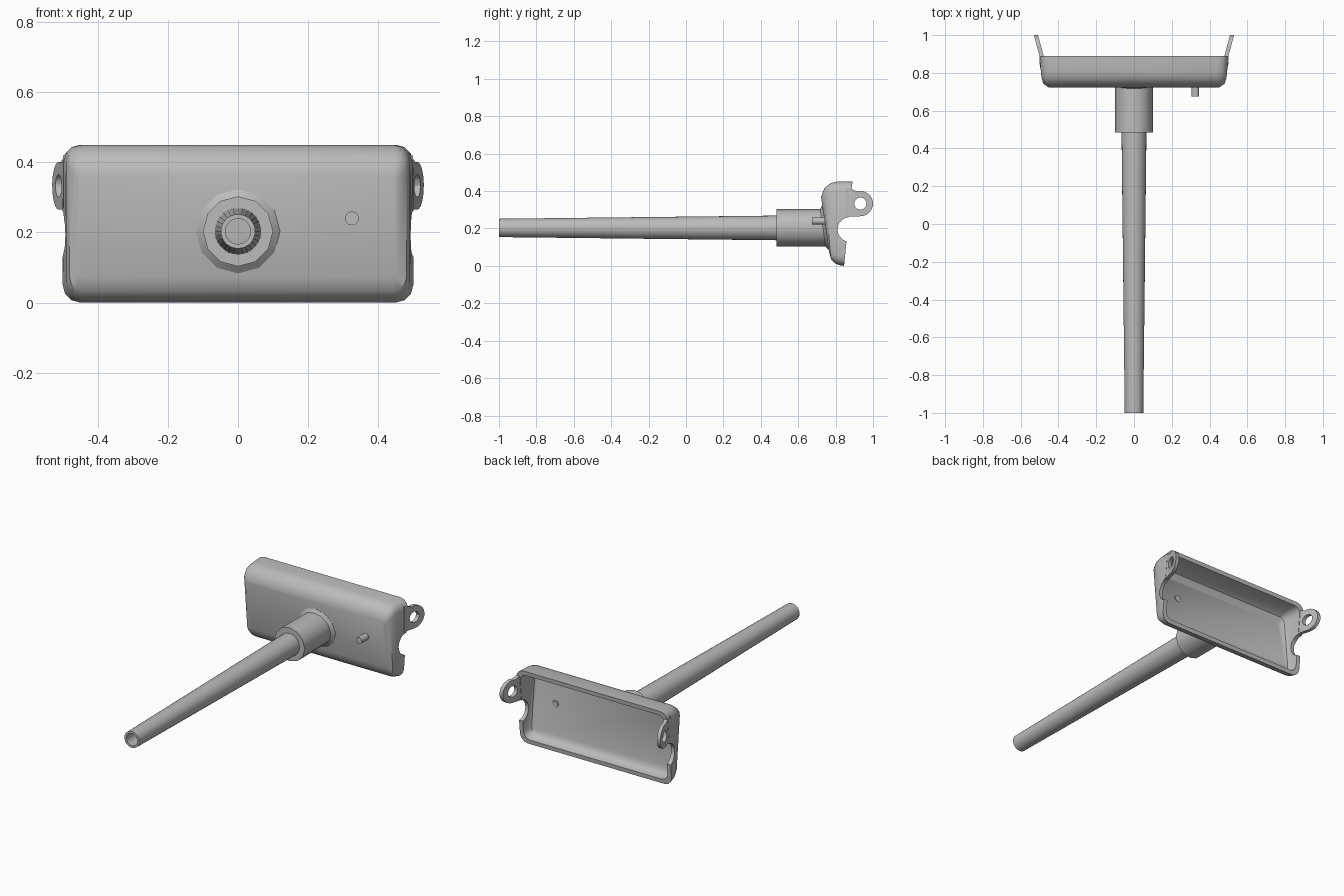
import bpy, bmesh, math

if "Cube" in bpy.data.objects:
    bpy.data.objects.remove(bpy.data.objects["Cube"])

metal = bpy.data.materials.new("plain grey")
metal.diffuse_color = (0.5, 0.5, 0.5, 1)
metal.use_nodes = True
metal.node_tree.nodes["Principled BSDF"].inputs["Base Color"].default_value = metal.diffuse_color
AXIS_Z = 0.203


def make(name, bm, angle=35):
    bmesh.ops.recalc_face_normals(bm, faces=bm.faces)
    me = bpy.data.meshes.new(name)
    bm.to_mesh(me)
    bm.free()
    ob = bpy.data.objects.new(name, me)
    bpy.context.collection.objects.link(ob)
    me.materials.append(metal)
    select(ob)
    bpy.ops.object.shade_smooth_by_angle(angle=math.radians(angle))
    return ob


def select(ob):
    bpy.ops.object.select_all(action='DESELECT')
    ob.select_set(True)
    bpy.context.view_layer.objects.active = ob


def bridge(bm, a, b):
    n = len(a)
    for i in range(n):
        bm.faces.new((a[i], a[(i + 1) % n], b[(i + 1) % n], b[i]))


def revolve(name, profile, x, z, sides, closed=False, lean=None):
    """Turn (radius, y) points around a line along y; lean shears the last rings."""
    bm = bmesh.new()
    rings = []
    for k, (r, y) in enumerate(profile):
        ring = []
        for i in range(sides):
            a = 2 * math.pi * i / sides
            dz = r * math.cos(a)
            dy = -0.15 * dz if lean is not None and k >= lean else 0
            ring.append(bm.verts.new((x + r * math.sin(a), y + dy, z + dz)))
        rings.append(ring)
    for a, b in zip(rings, rings[1:]):
        bridge(bm, a, b)
    if closed:
        bridge(bm, rings[-1], rings[0])
    else:
        bm.faces.new(rings[0])
        bm.faces.new(rings[-1])
    return make(name, bm)


def cut(target, y, z, r, sides):
    """Drill a round hole along x through the target."""
    bpy.ops.mesh.primitive_cylinder_add(vertices=sides, radius=r, depth=3,
                                        location=(0, y, z), rotation=(0, math.pi / 2, 0))
    tool = bpy.context.object
    tool.name = "cutter"
    tool.hide_render = True
    tool.data.materials.append(metal)
    mod = target.modifiers.new("hole", 'BOOLEAN')
    mod.operation = 'DIFFERENCE'
    mod.solver = 'EXACT'
    mod.object = tool
    select(target)
    bpy.ops.object.modifier_apply(modifier="hole")
    bpy.data.objects.remove(tool, do_unlink=True)
    select(target)
    bpy.ops.object.shade_smooth_by_angle(angle=math.radians(35))


# Shell: rounded sections (z low, z high, half width, y low, y high, corner radius)
outer = [(0.070, 0.370, 0.455, 0.766, 0.722, 0.02),
         (0.035, 0.415, 0.480, 0.776, 0.740, 0.035),
         (0.012, 0.442, 0.490, 0.800, 0.772, 0.045),
         (0.004, 0.450, 0.493, 0.820, 0.805, 0.05),
         (0.000, 0.450, 0.500, 0.845, 0.890, 0.05)]
inner = [(0.025, 0.425, 0.475, 0.8475, 0.8875, 0.04),
         (0.030, 0.422, 0.470, 0.812, 0.790, 0.04),
         (0.045, 0.405, 0.462, 0.797, 0.761, 0.03),
         (0.070, 0.370, 0.445, 0.791, 0.747, 0.02)]
bm = bmesh.new()
loops = []
for lo, hi, hw, ylo, yhi, r in outer + inner:
    loop = []
    for cx, cz, start in ((hw - r, hi - r, 0), (r - hw, hi - r, 90),
                          (r - hw, lo + r, 180), (hw - r, lo + r, 270)):
        for k in range(4):
            a = math.radians(start + 30 * k)
            z = cz + r * math.sin(a)
            y = ylo + (yhi - ylo) * (z - lo) / (hi - lo)
            loop.append(bm.verts.new((cx + r * math.cos(a), y, z)))
    loops.append(loop)
for a, b in zip(loops, loops[1:]):
    bridge(bm, a, b)
bm.faces.new(loops[0])
bm.faces.new(loops[-1])
shell = make("shell", bm)
cut(shell, 0.876, 0.195, 0.066, 24)      # round notch in both side walls

# Ears: bent lugs with a bolt hole
outline = [(0.855, 0.262), (0.885, 0.265)]
for k in range(13):
    a = math.radians(-95 + 200 * k / 12)
    outline.append((0.932 + 0.068 * math.cos(a), 0.333 + 0.068 * math.sin(a)))
outline += [(0.885, 0.41), (0.855, 0.42)]
for side, label in ((1, "right_ear"), (-1, "left_ear")):
    bm = bmesh.new()
    faces = []
    for x0 in (0.477, 0.499):
        faces.append([bm.verts.new((side * (x0 + 0.27 * max(0, y - 0.885)), y, z))
                      for y, z in outline])
    bridge(bm, *faces)
    for f in faces:                      # flat root and slanted lug
        bm.faces.new((f[0], f[1], f[-2], f[-1]))
        bm.faces.new(f[1:-1])
    cut(make(label, bm), 0.932, 0.333, 0.033, 12)

# Tapered hollow tube
revolve("tube", [(0.036, 0.75), (0.036, -1.0), (0.049, -1.0), (0.066, 0.49), (0.066, 0.75)],
        0, AXIS_Z, 28, closed=True)

# Twelve-sided collar with a small flare against the leaning shell
revolve("collar", [(0.06, 0.485), (0.1, 0.485), (0.1, 0.732), (0.12, 0.746), (0.12, 0.755),
                   (0.06, 0.755)], 0, AXIS_Z, 12, closed=True, lean=2)

# Small pin on the shell front
revolve("pin", [(0.02, 0.675), (0.02, 0.772)], 0.325, 0.24, 12)
